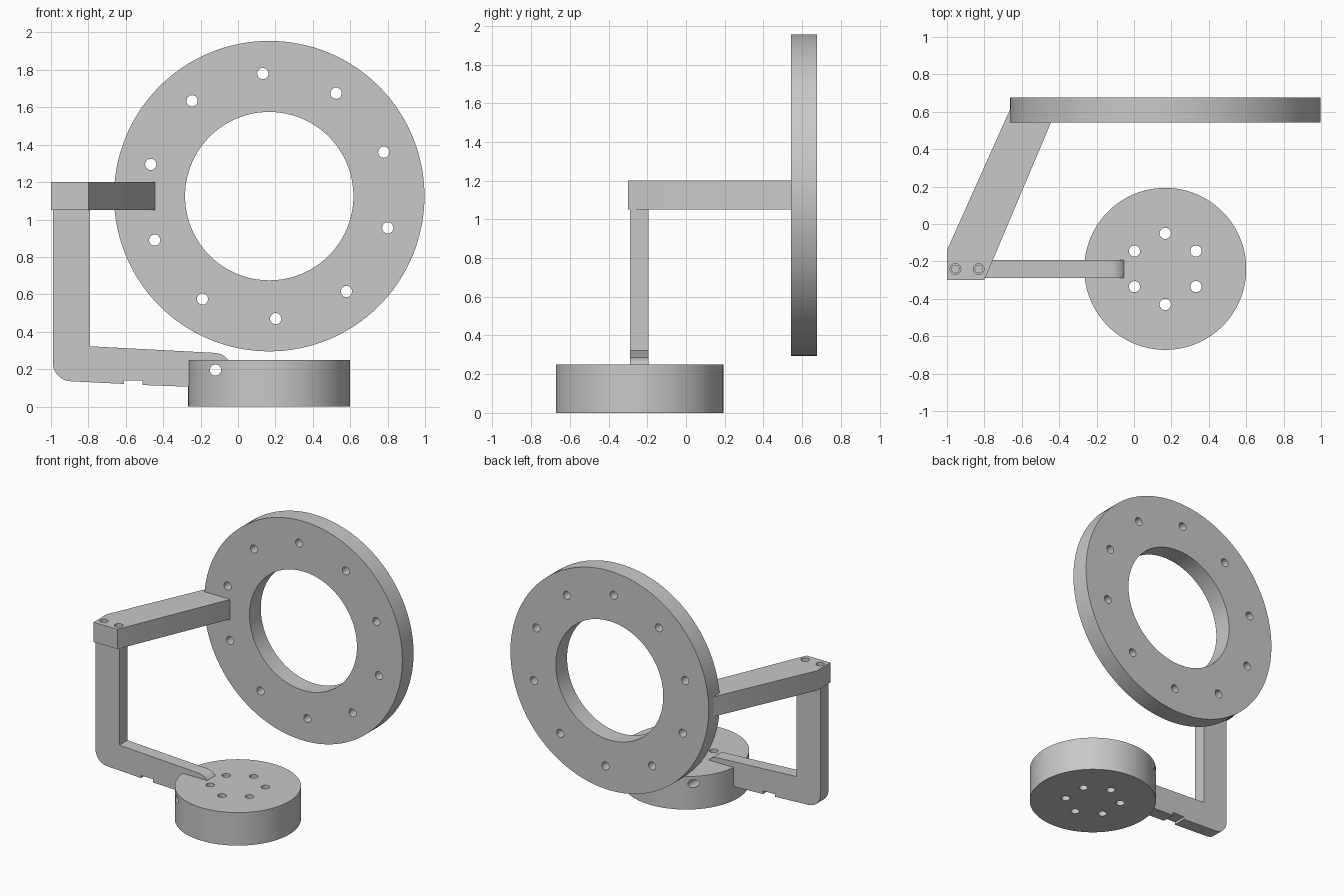
import bpy, bmesh
from math import cos, sin, pi, radians
from mathutils import Matrix, Vector

cube = bpy.data.objects.get("Cube")
if cube:
    bpy.data.objects.remove(cube, do_unlink=True)

grey = bpy.data.materials.new("plain grey")
grey.use_nodes = True
grey.diffuse_color = (0.58, 0.58, 0.58, 1)
grey.node_tree.nodes["Principled BSDF"].inputs["Base Color"].default_value = grey.diffuse_color

AXIS = {"z": Matrix.Identity(4), "y": Matrix.Rotation(pi / 2, 4, "X")}


def finish(name, bm):
    bmesh.ops.recalc_face_normals(bm, faces=bm.faces)
    mesh = bpy.data.meshes.new(name)
    bm.to_mesh(mesh)
    bm.free()
    mesh.materials.append(grey)
    obj = bpy.data.objects.new(name, mesh)
    bpy.context.collection.objects.link(obj)
    return obj


def cylinders(name, items, axis, segments):
    """Each item is (centre, radius, length)."""
    bm = bmesh.new()
    for centre, radius, length in items:
        bmesh.ops.create_cone(bm, cap_ends=True, segments=segments, radius1=radius,
                              radius2=radius, depth=length,
                              matrix=Matrix.Translation(centre) @ AXIS[axis])
    return finish(name, bm)


def prism(name, points, offset):
    """Extrude a closed outline of 3D points."""
    bm = bmesh.new()
    face = bm.faces.new([bm.verts.new(p) for p in points])
    out = bmesh.ops.extrude_face_region(bm, geom=[face])
    verts = [g for g in out["geom"] if isinstance(g, bmesh.types.BMVert)]
    bmesh.ops.translate(bm, verts=verts, vec=offset)
    return finish(name, bm)


def drill(obj, items, axis, segments=24):
    cutter = cylinders("cutter", items, axis, segments)
    cutter.hide_render = True
    mod = obj.modifiers.new("holes", "BOOLEAN")
    mod.operation, mod.solver, mod.object = "DIFFERENCE", "EXACT", cutter
    bpy.context.view_layer.objects.active = obj
    bpy.ops.object.modifier_apply(modifier=mod.name)
    bpy.data.objects.remove(cutter, do_unlink=True)


def arc(cx, cz, r, start, end, steps):
    angles = [radians(start + (end - start) * i / steps) for i in range(steps + 1)]
    return [(cx + r * cos(a), cz + r * sin(a)) for a in angles]


def circle(centre, r, count, start, u, v):
    angles = [radians(start + 360 * i / count) for i in range(count)]
    return [centre + r * (cos(a) * u + sin(a) * v) for a in angles]


X, Y, Z = Vector((1, 0, 0)), Vector((0, 1, 0)), Vector((0, 0, 1))
HOLE = 0.03
pivot = Vector((-0.12, -0.24, 0.195))

# Large upright ring with a central opening and bolt holes
ring_c = Vector((0.167, 0.609, 1.125))
ring = cylinders("ring", [(ring_c, 0.83, 0.135)], "y", 128)
drill(ring, [(ring_c, 0.45, 1)], "y", 128)
drill(ring, [(p, HOLE, 1) for p in circle(ring_c, 0.656, 10, 21, X, Z)], "y")

# Round base with vertical bolt holes and a pivot hole
base_c = Vector((0.167, -0.24, 0.125))
base = cylinders("base", [(base_c, 0.433, 0.25)], "z", 128)
drill(base, [(p, HOLE, 1) for p in circle(base_c, 0.19, 6, 90, X, Y)], "z")
drill(base, [(pivot, HOLE, 2)], "y")

# L-shaped arm with rounded corner, rounded tip and a notch underneath
outline = [(-0.79, 1.05), (-0.99, 1.05)]
outline += arc(-0.89, 0.235, 0.1, 180, 267, 10)
outline += [(-0.61, 0.121), (-0.61, 0.14), (-0.51, 0.14), (-0.51, 0.115)]
outline += arc(-0.128, 0.194, 0.093, 267, 447, 20)
outline += [(-0.79, 0.322)]
arm = prism("arm", [(x, -0.29, z) for x, z in outline], (0, 0.097, 0))
drill(arm, [(pivot, HOLE, 1)], "y")

# Slanted bar joining the arm to the ring
plan = [(-1, -0.3), (-0.8, -0.3), (-0.445, 0.54), (-0.445, 0.6),
        (-0.655, 0.63), (-1, -0.14)]
bar = prism("slanted_bar", [(x, y, 1.05) for x, y in plan], (0, 0, 0.15))

# Screw holes through the bar, narrower in the arm below
screws = [Vector((x, -0.241, 1.05)) for x in (-0.955, -0.83)]
drill(bar, [(p, 0.029, 1) for p in screws], "z")
drill(arm, [(p, 0.02, 0.4) for p in screws], "z")

# Smooth curved walls, crisp edges
for obj in (ring, base, arm, bar):
    bpy.ops.object.select_all(action="DESELECT")
    obj.select_set(True)
    bpy.context.view_layer.objects.active = obj
    bpy.ops.object.shade_smooth_by_angle(angle=radians(30))
